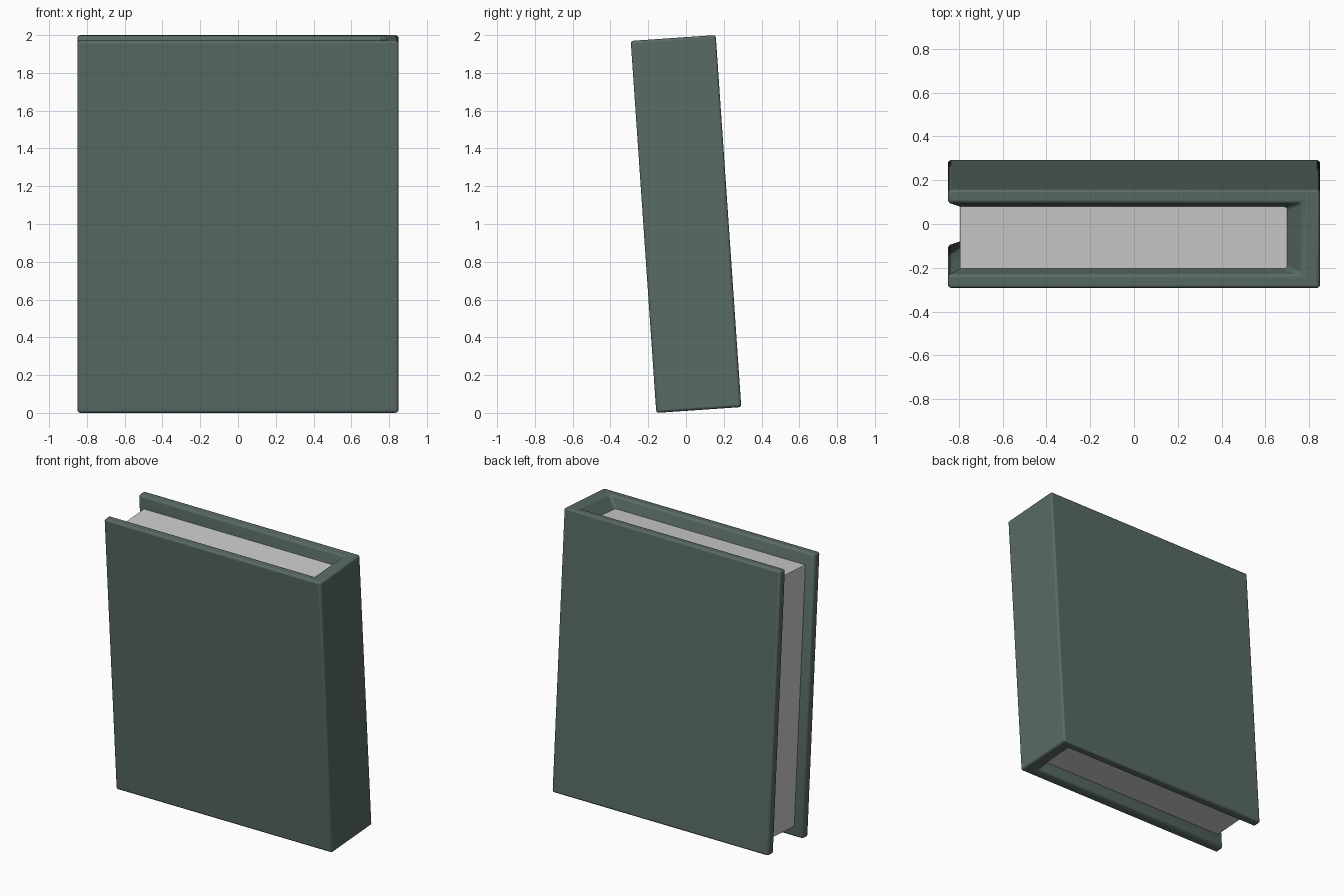
import bpy, bmesh, math

if "Cube" in bpy.data.objects:
    bpy.data.objects.remove(bpy.data.objects["Cube"])

TILT = math.radians(3.93)
H, T, HW = 1.974, 0.451, 0.85      # height, thickness, half width
DEPTH = 0.08                       # page recess at top and bottom
FORE, SPINE = -0.795, 0.70         # page block ends in x
HT = T / 2


def make(name, bm):
    bmesh.ops.recalc_face_normals(bm, faces=bm.faces)
    me = bpy.data.meshes.new(name)
    bm.to_mesh(me)
    bm.free()
    ob = bpy.data.objects.new(name, me)
    bpy.context.collection.objects.link(ob)
    ob.rotation_euler.x = TILT
    ob.location.z = 1.0
    return ob


# cover: outer corners, rim corners and page-line corners at each end
bm = bmesh.new()
rim, inn = HT - 0.06, HT - 0.083
ends = []
for s in (-1, 1):
    def ring(x0, x1, y, z):
        return [bm.verts.new((x, yy, s * z)) for x, yy in
                ((x0, -y), (x1, -y), (x1, y), (x0, y))]
    ends.append((ring(-HW, HW, HT, H / 2),
                 ring(-HW, 0.77, rim, H / 2),
                 ring(FORE, SPINE, inn, H / 2 - DEPTH)))

# rim and sloped lip at both ends
for out, mid, low in ends:
    for i in range(3):
        bm.faces.new((out[i], out[i + 1], mid[i + 1], mid[i]))
        bm.faces.new((mid[i], mid[i + 1], low[i + 1], low[i]))

# outer faces, board ends and sloped board insides at the fore edge
(bo, bmid, blo), (to, tmid, tlo) = ends
for i in range(3):
    bm.faces.new((bo[i], bo[i + 1], to[i + 1], to[i]))
for i in (0, 3):
    bm.faces.new((bo[i], bmid[i], tmid[i], to[i]))
    bm.faces.new((bmid[i], blo[i], tlo[i], tmid[i]))
cover = make("book_cover", bm)

mat = bpy.data.materials.new("dark_green")
mat.diffuse_color = (0.10, 0.145, 0.13, 1)
mat.use_nodes = True
mat.node_tree.nodes["Principled BSDF"].inputs["Base Color"].default_value = mat.diffuse_color
cover.data.materials.append(mat)

bev = cover.modifiers.new("soft_edges", 'BEVEL')
bev.width = 0.014
bev.segments = 3
bev.limit_method = 'ANGLE'
bev.angle_limit = math.radians(35)

# page block
bm = bmesh.new()
bmesh.ops.create_cube(bm, size=1)
for v in bm.verts:
    v.co.x = FORE if v.co.x < 0 else SPINE
    v.co.y *= 2 * inn
    v.co.z *= H - 2 * DEPTH
make("pages", bm)

bpy.ops.object.select_all(action='DESELECT')
cover.select_set(True)
bpy.context.view_layer.objects.active = cover
bpy.ops.object.shade_smooth_by_angle(angle=math.radians(32))
